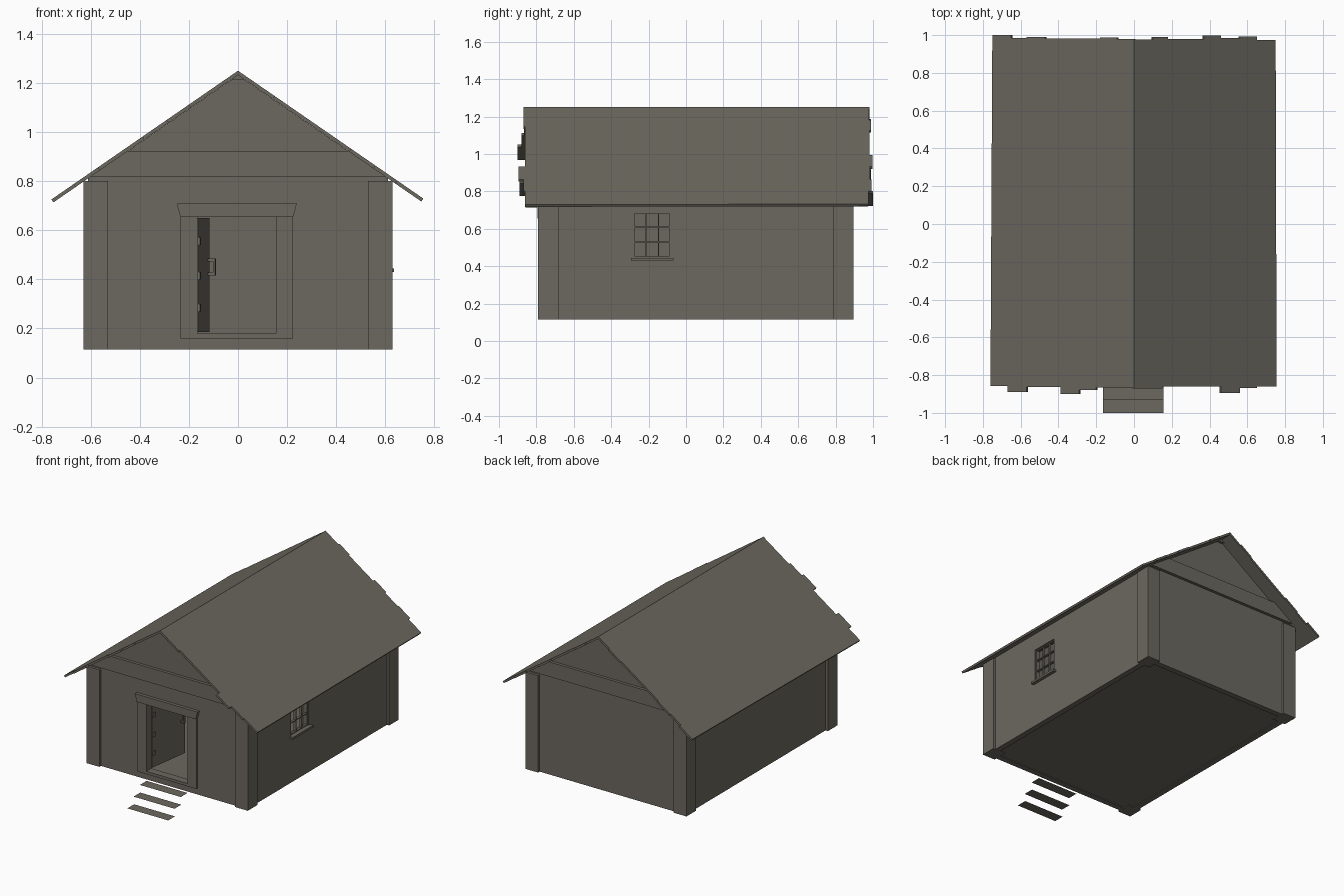
import bpy, bmesh, math
from mathutils import Vector, Matrix

cube = bpy.data.objects.get("Cube")
if cube:
    bpy.data.objects.remove(cube, do_unlink=True)

wood = bpy.data.materials.new("weathered wood")
wood.use_nodes = True
wood.diffuse_color = (0.15, 0.14, 0.115, 1)
wood.node_tree.nodes["Principled BSDF"].inputs["Base Color"].default_value = wood.diffuse_color


def prism(name, points, offset):
    """Flat outline pushed along an offset vector into a solid."""
    bm = bmesh.new()
    face = bm.faces.new([bm.verts.new(p) for p in points])
    if offset:
        out = bmesh.ops.extrude_face_region(bm, geom=[face])
        moved = [v for v in out["geom"] if isinstance(v, bmesh.types.BMVert)]
        bmesh.ops.translate(bm, verts=moved, vec=Vector(offset))
        bmesh.ops.recalc_face_normals(bm, faces=bm.faces)
    mesh = bpy.data.meshes.new(name)
    bm.to_mesh(mesh)
    bm.free()
    obj = bpy.data.objects.new(name, mesh)
    bpy.context.collection.objects.link(obj)
    mesh.materials.append(wood)
    return obj


def box(name, x, y, z):
    base = [(x[0], y[0], z[0]), (x[1], y[0], z[0]), (x[1], y[1], z[0]), (x[0], y[1], z[0])]
    return prism(name, base, (0, 0, z[1] - z[0]))


def cut(obj, x, y, z):
    cutter = box(obj.name + "_cutter", x, y, z)
    cutter.hide_render = True
    cutter.hide_viewport = True
    mod = obj.modifiers.new("opening", "BOOLEAN")
    mod.object = cutter
    mod.operation = "DIFFERENCE"
    mod.solver = "EXACT"


RIDGE, SLOPE = 1.25, 0.69
FRONT, BACK, SIDE = -0.79, 0.895, 0.63
INSET, WALL = 0.018, 0.04
BOTTOM = 0.115


def roof_z(x):
    return RIDGE - abs(x) * SLOPE


# gable walls, recessed behind the posts
hw = SIDE - INSET
eave = roof_z(hw) - 0.018
outline = [(-hw, BOTTOM), (hw, BOTTOM), (hw, eave), (0, RIDGE - 0.018), (-hw, eave)]
front_wall = prism("front_wall", [(x, FRONT + INSET, z) for x, z in outline], (0, WALL, 0))
prism("back_wall", [(x, BACK - INSET, z) for x, z in outline], (0, -WALL, 0))
cut(front_wall, (-0.165, 0.155), (-0.9, -0.6), (0.18, 0.655))

# side walls
inner = (FRONT + INSET + WALL, BACK - INSET - WALL)
box("right_side_wall", (-hw, -hw + WALL), inner, (BOTTOM, eave))
window_wall = box("window_wall", (hw - WALL, hw), inner, (BOTTOM, eave))
cut(window_wall, (0.5, 0.7), (-0.28, -0.085), (0.445, 0.688))

# floor
box("floor", (-hw + 0.01, hw - 0.01), (FRONT + 0.03, BACK - 0.03), (0.12, 0.155))

# corner posts
for sx in (-1, 1):
    for y0, y1, label in ((FRONT, FRONT + 0.107, "front"), (BACK - 0.107, BACK, "back")):
        xs = sorted((sx * SIDE, sx * 0.53))
        box(f"{label}_corner_post_{'left' if sx > 0 else 'right'}", xs, (y0, y1), (BOTTOM, 0.8))

# tie beams under the gables
for label, y, d in (("front", FRONT - 0.003, 0.04), ("back", BACK + 0.003, -0.04)):
    low, high = (RIDGE - 0.83) / SLOPE, (RIDGE - 0.935) / SLOPE
    shape = [(-low, 0.818), (low, 0.818), (high, 0.922), (-high, 0.922)]
    prism(label + "_tie_beam", [(x, y, z) for x, z in shape], (0, d, 0))

# ridge beam
prism("ridge_beam", [(-0.03, FRONT, 1.215), (0.03, FRONT, 1.215), (0, FRONT, 1.236)],
      (0, BACK - FRONT, 0))

# roof slopes with ragged ends: (distance from ridge, end y) per board
def roof_slope(name, sign, width, front, back):
    def edge(boards):
        pts, x = [], 0
        for end, y in boards:
            pts += [(x, y), (end, y)]
            x = end
        return pts
    path = edge(front) + edge(back)[::-1]
    prism(name, [(sign * x, y, roof_z(x)) for x, y in path], (-sign * 0.008, 0, -0.012))


roof_slope("roof_right", -1, 0.76,
           [(0.2, -0.865), (0.29, -0.88), (0.39, -0.9), (0.57, -0.862), (0.67, -0.89), (0.76, -0.858)],
           [(0.09, 0.98), (0.18, 0.988), (0.47, 0.982), (0.57, 0.99), (0.65, 0.984), (0.75, 1.0)])
roof_slope("roof_left", 1, 0.755,
           [(0.15, -0.87), (0.46, -0.86), (0.56, -0.895), (0.65, -0.868), (0.755, -0.86)],
           [(0.1, 0.978), (0.18, 0.99), (0.37, 0.98), (0.46, 0.998), (0.56, 0.985), (0.65, 0.993), (0.75, 0.975)])

# door frame
fy = (FRONT + 0.003, FRONT + INSET + 0.005)
box("door_jamb_right", (-0.235, -0.165), fy, (0.18, 0.655))
box("door_jamb_left", (0.155, 0.225), fy, (0.18, 0.655))
box("door_threshold", (-0.235, 0.225), fy, (0.16, 0.18))
head = [(-0.235, 0.655), (0.225, 0.655), (0.24, 0.71), (-0.25, 0.71)]
prism("door_head", [(x, FRONT - 0.005, z) for x, z in head], (0, 0.025, 0))

# door leaf standing open, with hinges and handle
hinge = Matrix.Translation((-0.16, FRONT + INSET + WALL, 0)) @ Matrix.Rotation(math.radians(82), 4, "Z")
leaf = [box("door_leaf", (0, 0.31), (0, 0.02), (0.185, 0.65))]
leaf += [box("door_hinge", (0, 0.03), (-0.006, 0), (z, z + 0.03)) for z in (0.27, 0.4, 0.54)]
leaf.append(box("door_handle_grip", (0.27, 0.285), (-0.03, -0.02), (0.415, 0.485)))
leaf += [box("door_handle_mount", (0.27, 0.285), (-0.02, 0), (z, z + 0.012)) for z in (0.415, 0.473)]
for part in leaf:
    part.data.transform(hinge)

# window bars, frame and sill
wx = (hw - 0.025, hw - 0.008)
for y in (-0.28, -0.216, -0.151, -0.09):
    box("window_upright", wx, (y, y + 0.006), (0.445, 0.688))
for z in (0.445, 0.526, 0.606, 0.682):
    box("window_crossbar", wx, (-0.28, -0.085), (z, z + 0.006))
box("window_sill", (hw - 0.03, SIDE + 0.005), (-0.293, -0.066), (0.43, 0.445))

# entrance steps, plain floating treads
for i in range(3):
    y = -1 + i * 0.07
    tread = [(-0.165, y), (0.155, y), (0.155, y + 0.075), (-0.165, y + 0.075)]
    prism("entrance_step", [(px, py, i * 0.056) for px, py in tread], None)
